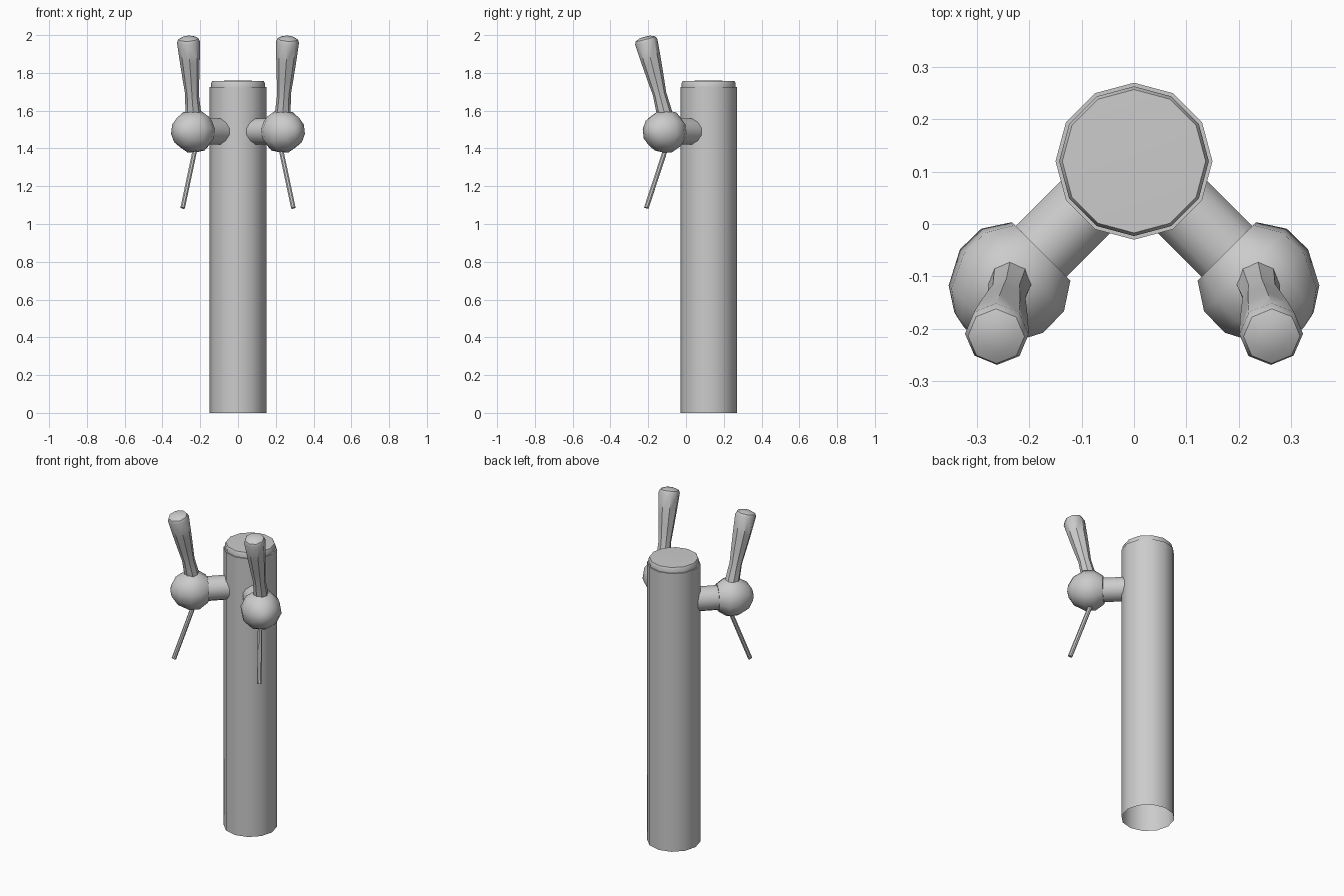
import bpy, bmesh, math
from mathutils import Vector, Matrix

cube = bpy.data.objects.get("Cube")
if cube:
    bpy.data.objects.remove(cube, do_unlink=True)

# One plain grey metal for every part
metal = bpy.data.materials.new("grey_metal")
metal.use_nodes = True
metal.diffuse_color = (0.6, 0.6, 0.6, 1)
metal.node_tree.nodes["Principled BSDF"].inputs["Base Color"].default_value = (0.6, 0.6, 0.6, 1)


def lathe(name, profile, start, end, sides=12, mirrored=False):
    """Turn a (radius, distance) profile around the line from start towards end."""
    start, end = Vector(start), Vector(end)
    bm = bmesh.new()
    verts = [bm.verts.new((r, 0, h)) for r, h in profile]
    edges = [bm.edges.new(pair) for pair in zip(verts, verts[1:])]
    bmesh.ops.spin(bm, geom=verts + edges, cent=(0, 0, 0), axis=(0, 0, 1),
                   angle=math.tau, steps=sides)
    bmesh.ops.remove_doubles(bm, verts=bm.verts, dist=0.0001)
    turn = Vector((0, 0, 1)).rotation_difference(end - start).to_matrix().to_4x4()
    bm.transform(Matrix.Translation(start) @ turn)
    if mirrored:
        bm.transform(Matrix.Scale(-1, 4, (1, 0, 0)))
    bmesh.ops.recalc_face_normals(bm, faces=bm.faces)
    mesh = bpy.data.meshes.new(name)
    bm.to_mesh(mesh)
    bm.free()
    mesh.materials.append(metal)
    obj = bpy.data.objects.new(name, mesh)
    bpy.context.collection.objects.link(obj)
    bpy.ops.object.select_all(action='DESELECT')
    obj.select_set(True)
    bpy.context.view_layer.objects.active = obj
    bpy.ops.object.shade_smooth_by_angle(angle=math.radians(42))
    return obj


def rod(name, radius, start, end, sides, mirrored):
    """Closed straight cylinder between two points."""
    length = (Vector(end) - Vector(start)).length
    profile = [(0, 0), (radius, 0), (radius, length), (0, length)]
    return lathe(name, profile, start, end, sides, mirrored)


# Tall column, open underneath, with a low rounded cap
base, up = (0, 0.12, 0), (0, 0.12, 1)
lathe("column", [(0.15, 0), (0.15, 1.725), (0.135, 1.725)], base, up)
lathe("column_cap", [(0.143, 1.72), (0.143, 1.745), (0.137, 1.757), (0, 1.76)], base, up)

BALL = [(0, -0.087), (0.08, -0.087), (0.113, -0.037), (0.114, 0.02),
        (0.08, 0.084), (0.035, 0.113), (0, 0.12)]
HANDLE = [(0, 0), (0.042, 0), (0.04, 0.05), (0.036, 0.12), (0.044, 0.2),
          (0.053, 0.3), (0.061, 0.405), (0.054, 0.422), (0.03, 0.432), (0, 0.434)]

# Two taps, mirrored across the column
for side, mirrored in (("left", False), ("right", True)):
    rod(side + "_arm", 0.071, (0.05, 0.075, 1.49), (0.182, -0.057, 1.49), 12, mirrored)
    lathe(side + "_ball", BALL, (0.239, -0.114, 1.49), (1.239, -1.114, 1.49), 10, mirrored)
    lathe(side + "_handle", HANDLE, (0.236, -0.11, 1.572), (0.264, -0.217, 1.99), 8, mirrored)
    rod(side + "_spout", 0.013, (0.222, -0.1, 1.42), (0.293, -0.21, 1.085), 8, mirrored)
